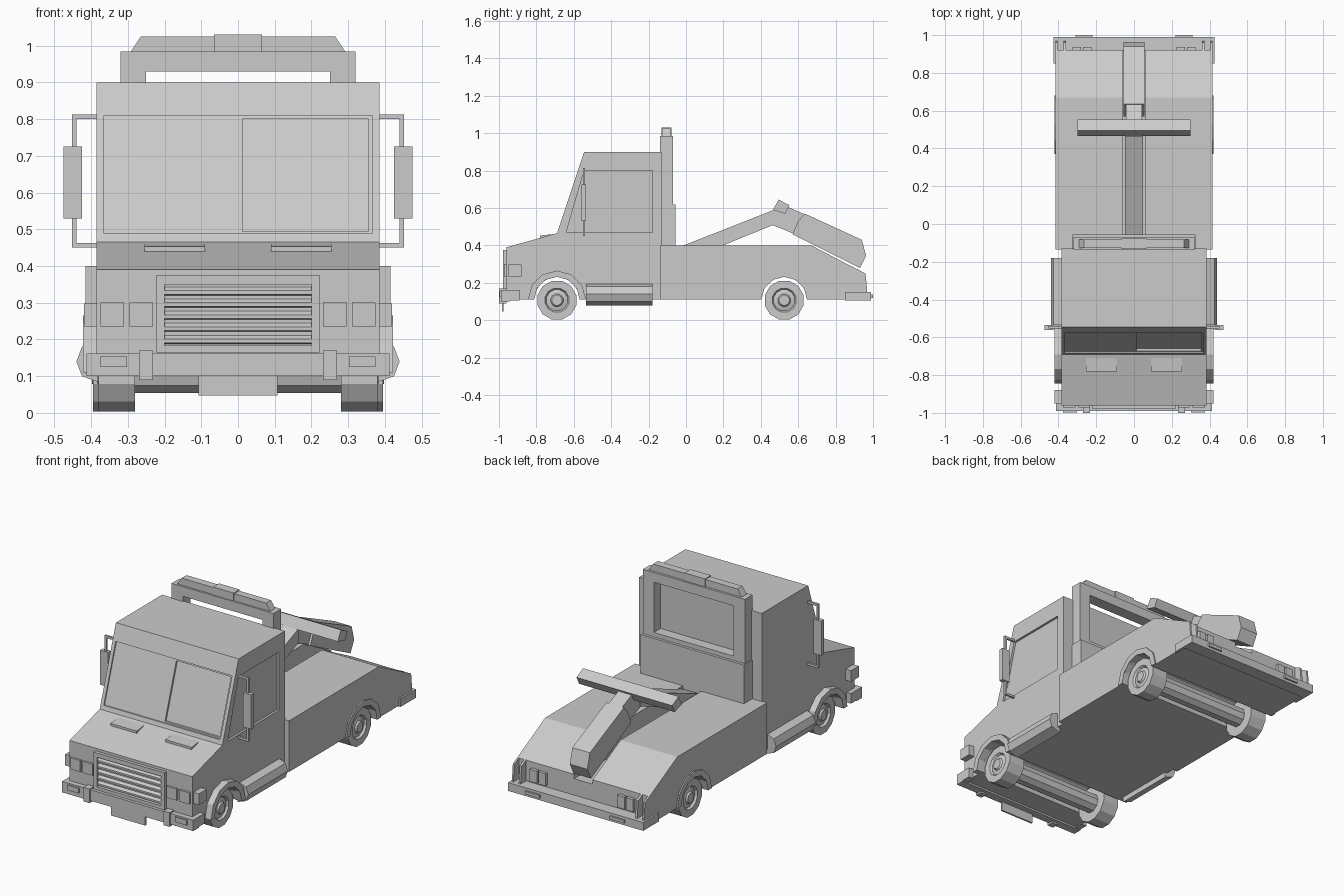
import bpy, bmesh
from math import sin, cos, pi

WHEELS = {"front": -0.69, "rear": 0.525}
WZ, WR = 0.107, 0.107


def add_prism(bm, pts, a, b, axis):
    """Extrude a 2D outline from a to b along X (outline y,z) or Y (outline x,z)."""
    place = (lambda p, t: (t, p[0], p[1])) if axis == "X" else (lambda p, t: (p[0], t, p[1]))
    lo = [bm.verts.new(place(p, a)) for p in pts]
    hi = [bm.verts.new(place(p, b)) for p in pts]
    n = len(pts)
    bm.faces.new(lo)
    bm.faces.new(hi[::-1])
    for i in range(n):
        j = (i + 1) % n
        bm.faces.new((lo[i], hi[i], hi[j], lo[j]))


def finish(name, bm, both=False):
    if both:  # mirrored copy across x = 0
        dup = bmesh.ops.duplicate(bm, geom=bm.verts[:] + bm.edges[:] + bm.faces[:])
        for v in dup["geom"]:
            if isinstance(v, bmesh.types.BMVert):
                v.co.x *= -1
    bmesh.ops.recalc_face_normals(bm, faces=bm.faces[:])
    me = bpy.data.meshes.new(name)
    bm.to_mesh(me)
    bm.free()
    ob = bpy.data.objects.new(name, me)
    bpy.context.collection.objects.link(ob)
    return ob


def prism(name, pts, a, b, axis="X", both=False):
    bm = bmesh.new()
    add_prism(bm, pts, a, b, axis)
    return finish(name, bm, both)


def boxes(name, items, both=False):
    """Boxes given as (x0, x1, y0, y1, z0, z1)."""
    bm = bmesh.new()
    for x0, x1, y0, y1, z0, z1 in items:
        add_prism(bm, [(y0, z0), (y1, z0), (y1, z1), (y0, z1)], x0, x1, "X")
    return finish(name, bm, both)


def arc(cy, r, n=8, z=0.11):
    """Half circle over a wheel, from front to back."""
    return [(cy - r * cos(pi * i / n), z + r * sin(pi * i / n)) for i in range(n + 1)]


def cut(ob, cutter):
    cutter.hide_render = True
    cutter.hide_viewport = False
    cutter.display_type = "WIRE"
    m = ob.modifiers.new("cut", "BOOLEAN")
    m.operation = "DIFFERENCE"
    m.solver = "EXACT"
    m.object = cutter


# Cab with wheel arch in its side outline
cab = prism("cab", [(-0.96, 0.11)] + arc(-0.69, 0.122) +
            [(-0.13, 0.11), (-0.13, 0.90), (-0.545, 0.90), (-0.69, 0.465), (-0.96, 0.39)],
            -0.385, 0.385)


# Recessed windscreen frame, panes and side windows
def glass_y(z):
    return -0.69 + (z - 0.465) / 3


def screen_outline(z0, z1, depth):
    return [(glass_y(z0) - 0.04, z0), (glass_y(z0) + depth, z0),
            (glass_y(z1) + depth, z1), (glass_y(z1) - 0.04, z1)]


cut(cab, prism("windscreen_cutter", screen_outline(0.488, 0.81, 0.008), -0.365, 0.365))
cut(cab, prism("pane_cutter", screen_outline(0.494, 0.80, 0.02), 0.012, 0.355, both=True))
cut(cab, prism("side_window_cutter",
               [(-0.64, 0.47), (-0.18, 0.47), (-0.18, 0.80), (-0.545, 0.80)], 0.372, 0.45, both=True))

# Tow bed: two raised halves with a slot between them
arch = arc(0.525, 0.122)
prism("bed_side", [(-0.135, 0.11)] + arch + [(0.92, 0.11), (0.92, 0.27), (0.67, 0.40), (-0.135, 0.40)],
      0.058, 0.415, both=True)
prism("bed_slot_floor", [(-0.135, 0.11)] + arch + [(0.92, 0.11), (0.92, 0.245), (-0.135, 0.245)], -0.058, 0.058)
prism("tail_fin", [(0.915, 0.273), (0.96, 0.25), (0.97, 0.14), (0.915, 0.14)], 0.36, 0.372, both=True)
prism("tail_corner", [(0.915, 0.273), (0.96, 0.25), (0.97, 0.14), (0.915, 0.14)], 0.405, 0.415, both=True)
boxes("tail_lights", [(0.225, 0.27, 0.915, 0.938, 0.165, 0.235),
                      (0.28, 0.325, 0.915, 0.938, 0.165, 0.235)], both=True)
boxes("rear_bumper", [(-0.425, 0.425, 0.915, 0.99, 0.105, 0.152)])
boxes("rear_bumper_wrap", [(0.41, 0.425, 0.85, 0.93, 0.105, 0.152)], both=True)
boxes("rear_reflectors", [(0.22, 0.31, 0.98, 1.0, 0.12, 0.137)], both=True)

# Rack behind the cab with its beacon bar
boxes("rack_base", [(-0.325, 0.325, -0.138, -0.055, 0.24, 0.62)])
boxes("rack_frame", [(-0.32, -0.25, -0.138, -0.07, 0.6, 0.985), (0.25, 0.32, -0.138, -0.07, 0.6, 0.985),
                     (-0.25, 0.25, -0.138, -0.07, 0.93, 0.985), (-0.25, 0.25, -0.138, -0.07, 0.6, 0.645)])
prism("beacon_bar", [(-0.295, 0.98), (0.295, 0.98), (0.265, 1.025), (-0.265, 1.025)], -0.127, -0.083, "Y")
boxes("beacon_centre", [(-0.065, 0.065, -0.132, -0.078, 0.985, 1.03)])

# Boom, folded lift arm and cross bar
prism("boom", [(-0.06, 0.38), (0.0, 0.405), (0.47, 0.59), (0.48, 0.515), (-0.06, 0.295)], -0.048, 0.048)
prism("arm_core", [(0.46, 0.585), (0.50, 0.625), (0.66, 0.555), (0.9, 0.43), (0.9, 0.33), (0.465, 0.508)],
      -0.042, 0.042)
prism("lift_arm", [(0.635, 0.57), (0.94, 0.43), (0.963, 0.345), (0.93, 0.28), (0.57, 0.46), (0.60, 0.53)],
      -0.055, 0.055)
prism("cross_bar", [(0.465, 0.59), (0.495, 0.645), (0.553, 0.615), (0.53, 0.57)], -0.3, 0.3)

# Wheels: lathed tyre with dished hub, plus axles
for end, cy in WHEELS.items():
    bm = bmesh.new()
    rings = []
    out = 0.38 if end == "front" else 0.395
    for r, x in [(WR, out - 0.10), (WR, out), (0.066, out), (0.058, out - 0.012),
                 (0.035, out - 0.006), (0.028, out + 0.003)]:
        rings.append([bm.verts.new((x, cy + r * sin(2 * pi * (i + 0.5) / 12), WZ + r * cos(2 * pi * (i + 0.5) / 12)))
                      for i in range(12)])
    bm.faces.new(rings[0])
    bm.faces.new(rings[-1])
    for p, q in zip(rings, rings[1:]):
        for i in range(12):
            j = (i + 1) % 12
            bm.faces.new((p[i], p[j], q[j], q[i]))
    finish(end + "_wheels", bm, both=True)
    prism(end + "_axle", [(cy + 0.055 * cos(pi * i / 5), WZ + 0.055 * sin(pi * i / 5)) for i in range(10)],
          -0.29, 0.29)
    # Arch flare around the wheel opening
    face = 0.385 if end == "front" else 0.40
    prism(end + "_arch_flare", arc(cy, 0.155, 6) + arc(cy, 0.122, 6)[::-1], face - 0.02, 0.422, both=True)

# Side steps
prism("side_step", [(0.37, 0.20), (0.425, 0.18), (0.44, 0.14), (0.425, 0.10), (0.37, 0.08)],
      -0.535, -0.18, "Y", both=True)

# Front bumper, overriders, lamps and plate
boxes("front_bumper", [(-0.412, 0.412, -0.99, -0.94, 0.10, 0.162)])
boxes("front_bumper_wrap", [(0.375, 0.412, -0.95, -0.89, 0.105, 0.162)], both=True)
boxes("overriders", [(0.232, 0.27, -1.0, -0.96, 0.09, 0.17)], both=True)
boxes("bumper_lamps", [(0.302, 0.375, -0.997, -0.98, 0.125, 0.154)], both=True)
boxes("front_plate", [(-0.107, 0.107, -0.985, -0.975, 0.048, 0.105)])
boxes("headlights", [(0.232, 0.295, -0.972, -0.95, 0.235, 0.30),
                     (0.31, 0.375, -0.972, -0.95, 0.235, 0.30)], both=True)
boxes("side_marker", [(0.38, 0.42, -0.95, -0.88, 0.235, 0.298)], both=True)

# Grille frame and slats
boxes("grille_frame", [(-0.222, -0.2, -0.978, -0.95, 0.165, 0.375), (0.2, 0.222, -0.978, -0.95, 0.165, 0.375),
                       (-0.2, 0.2, -0.978, -0.95, 0.35, 0.375), (-0.2, 0.2, -0.978, -0.95, 0.165, 0.183)])
bm = bmesh.new()
for i in range(5):
    z = 0.187 + i * 0.033
    add_prism(bm, [(-0.955, z), (-0.974, z + 0.004), (-0.974, z + 0.014), (-0.955, z + 0.028)], -0.2, 0.2, "X")
finish("grille_slats", bm)

# Hood vents
prism("hood_vents", [(-0.78, 0.43), (-0.78, 0.453), (-0.71, 0.46), (-0.71, 0.44)], 0.09, 0.255, both=True)

# Door mirrors on bent tube brackets
boxes("mirrors", [(0.425, 0.475, -0.56, -0.535, 0.53, 0.725)], both=True)
boxes("mirror_brackets", [(0.38, 0.452, -0.552, -0.54, 0.80, 0.813), (0.38, 0.452, -0.552, -0.54, 0.45, 0.463),
                          (0.44, 0.452, -0.552, -0.54, 0.463, 0.80)], both=True)
